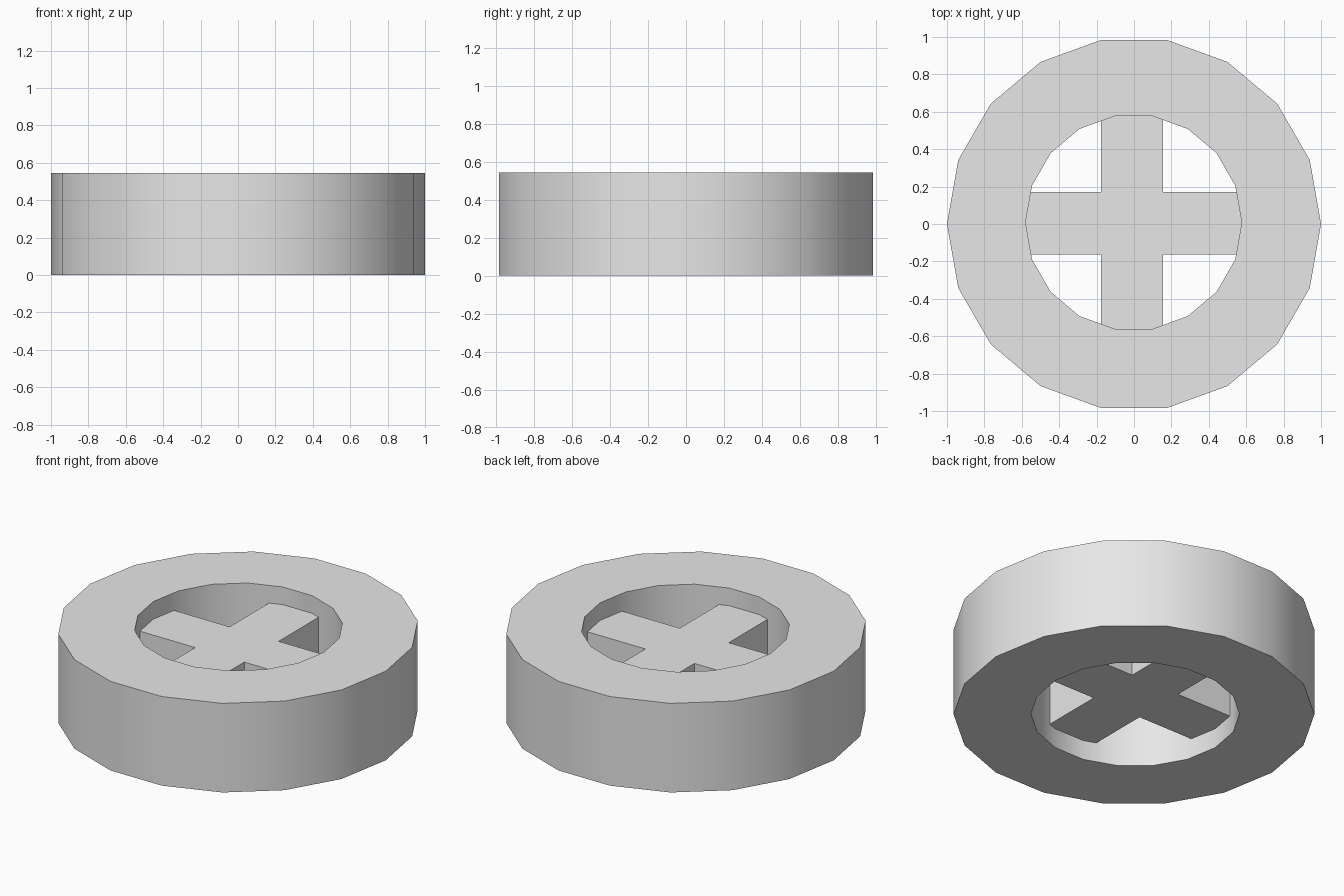
import bpy
import bmesh
import math

cube = bpy.data.objects.get("Cube")
if cube:
    bpy.data.objects.remove(cube, do_unlink=True)

SIDES = 18
HEIGHT = 0.545
INNER_RADIUS = 0.578

grey = bpy.data.materials.new("light grey")
grey.use_nodes = True
colour = (0.8, 0.8, 0.8, 1.0)
grey.diffuse_color = colour
grey.node_tree.nodes["Principled BSDF"].inputs["Base Color"].default_value = colour


def finish(name, bm):
    bmesh.ops.recalc_face_normals(bm, faces=bm.faces[:])
    mesh = bpy.data.meshes.new(name)
    bm.to_mesh(mesh)
    bm.free()
    mesh.materials.append(grey)
    obj = bpy.data.objects.new(name, mesh)
    bpy.context.collection.objects.link(obj)
    bpy.ops.object.select_all(action="DESELECT")
    obj.select_set(True)
    bpy.context.view_layer.objects.active = obj
    bpy.ops.object.shade_smooth_by_angle(angle=math.radians(30))
    return obj


def circle(bm, radius, z, cx=0.0, cy=0.0):
    step = math.tau / SIDES
    return [bm.verts.new((cx + radius * math.cos(i * step),
                          cy + radius * math.sin(i * step), z))
            for i in range(SIDES)]


# Outer rim: rectangular section, with the hole slightly off centre
bm = bmesh.new()
hole = {"cx": -0.002, "cy": 0.008}
loops = [circle(bm, 1.0, 0), circle(bm, 1.0, HEIGHT),
         circle(bm, INNER_RADIUS, HEIGHT, **hole),
         circle(bm, INNER_RADIUS, 0, **hole)]
for k, a in enumerate(loops):
    b = loops[(k + 1) % len(loops)]
    for i in range(SIDES):
        j = (i + 1) % SIDES
        bm.faces.new((a[i], a[j], b[j], b[i]))
finish("rim", bm)

# Cross spokes: one plus-shaped prism recessed from both rim faces
bm = bmesh.new()
half, reach = 0.166, 0.585
bottom, top = 0.12, 0.437
outline = []
for quarter in range(4):
    c, s = round(math.cos(quarter * math.pi / 2)), round(math.sin(quarter * math.pi / 2))
    for x, y in ((reach, -half), (reach, half), (half, half)):
        outline.append(bm.verts.new((x * c - y * s - 0.01, x * s + y * c + 0.004, bottom)))
base = bm.faces.new(outline)
raised = bmesh.ops.extrude_face_region(bm, geom=[base], use_keep_orig=True)["geom"]
bmesh.ops.translate(bm, vec=(0, 0, top - bottom),
                    verts=[v for v in raised if isinstance(v, bmesh.types.BMVert)])
finish("cross_spokes", bm)
